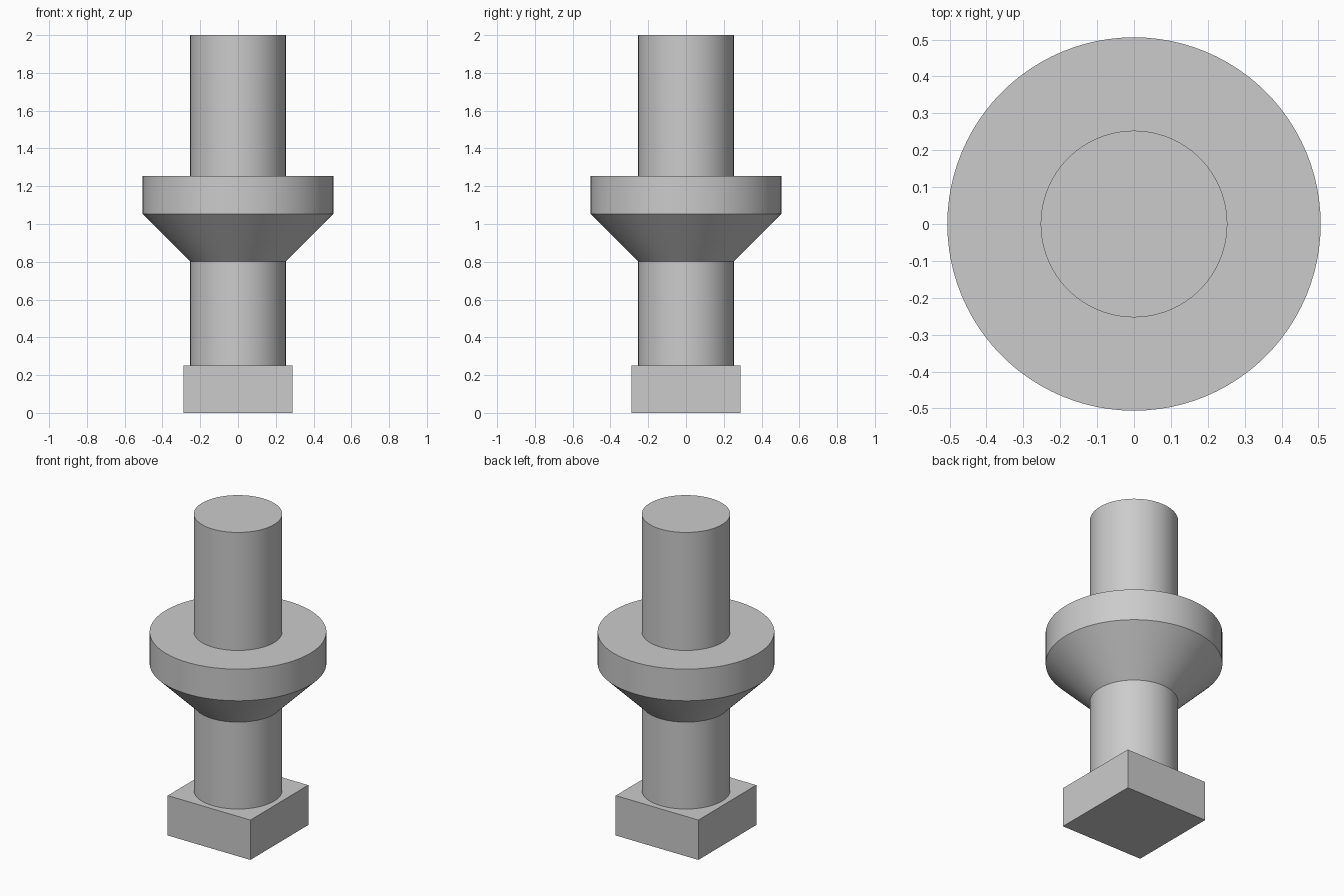
import bpy, bmesh
from math import pi, radians

default_cube = bpy.data.objects.get("Cube")
if default_cube:
    bpy.data.objects.remove(default_cube, do_unlink=True)

SHAFT_R = 0.253
COLLAR_R = 0.506
BASE_HALF = 0.289
BASE_TOP = 0.252
SEGMENTS = 96

grey = bpy.data.materials.new("plain grey")
grey.use_nodes = True
colour = (0.6, 0.6, 0.6, 1)
grey.diffuse_color = colour
grey.node_tree.nodes["Principled BSDF"].inputs["Base Color"].default_value = colour


def add_object(name, bm):
    bmesh.ops.recalc_face_normals(bm, faces=bm.faces)
    mesh = bpy.data.meshes.new(name)
    bm.to_mesh(mesh)
    bm.free()
    mesh.materials.append(grey)
    obj = bpy.data.objects.new(name, mesh)
    bpy.context.collection.objects.link(obj)
    return obj


# Square base block
bm = bmesh.new()
bmesh.ops.create_cube(bm, size=1)
bmesh.ops.scale(bm, vec=(2 * BASE_HALF, 2 * BASE_HALF, BASE_TOP), verts=bm.verts)
bmesh.ops.translate(bm, vec=(0, 0, BASE_TOP / 2), verts=bm.verts)
add_object("square_base", bm)

# Turned shaft with a flared collar, from the block up to the flat top
profile = [
    (SHAFT_R, BASE_TOP),
    (SHAFT_R, 0.801),
    (COLLAR_R, 1.054),
    (COLLAR_R, 1.254),
    (SHAFT_R, 1.254),
    (SHAFT_R, 2.0),
]
bm = bmesh.new()
verts = [bm.verts.new((r, 0, z)) for r, z in profile]
edges = [bm.edges.new(pair) for pair in zip(verts, verts[1:])]
bmesh.ops.spin(bm, geom=verts + edges, cent=(0, 0, 0), axis=(0, 0, 1),
               angle=2 * pi, steps=SEGMENTS)
bmesh.ops.remove_doubles(bm, verts=bm.verts, dist=0.0001)
bmesh.ops.holes_fill(bm, edges=[e for e in bm.edges if e.is_boundary], sides=0)
shaft = add_object("collared_shaft", bm)

# Smooth the round walls and keep the rims sharp
bpy.ops.object.select_all(action="DESELECT")
shaft.select_set(True)
bpy.context.view_layer.objects.active = shaft
bpy.ops.object.shade_smooth_by_angle(angle=radians(30))
